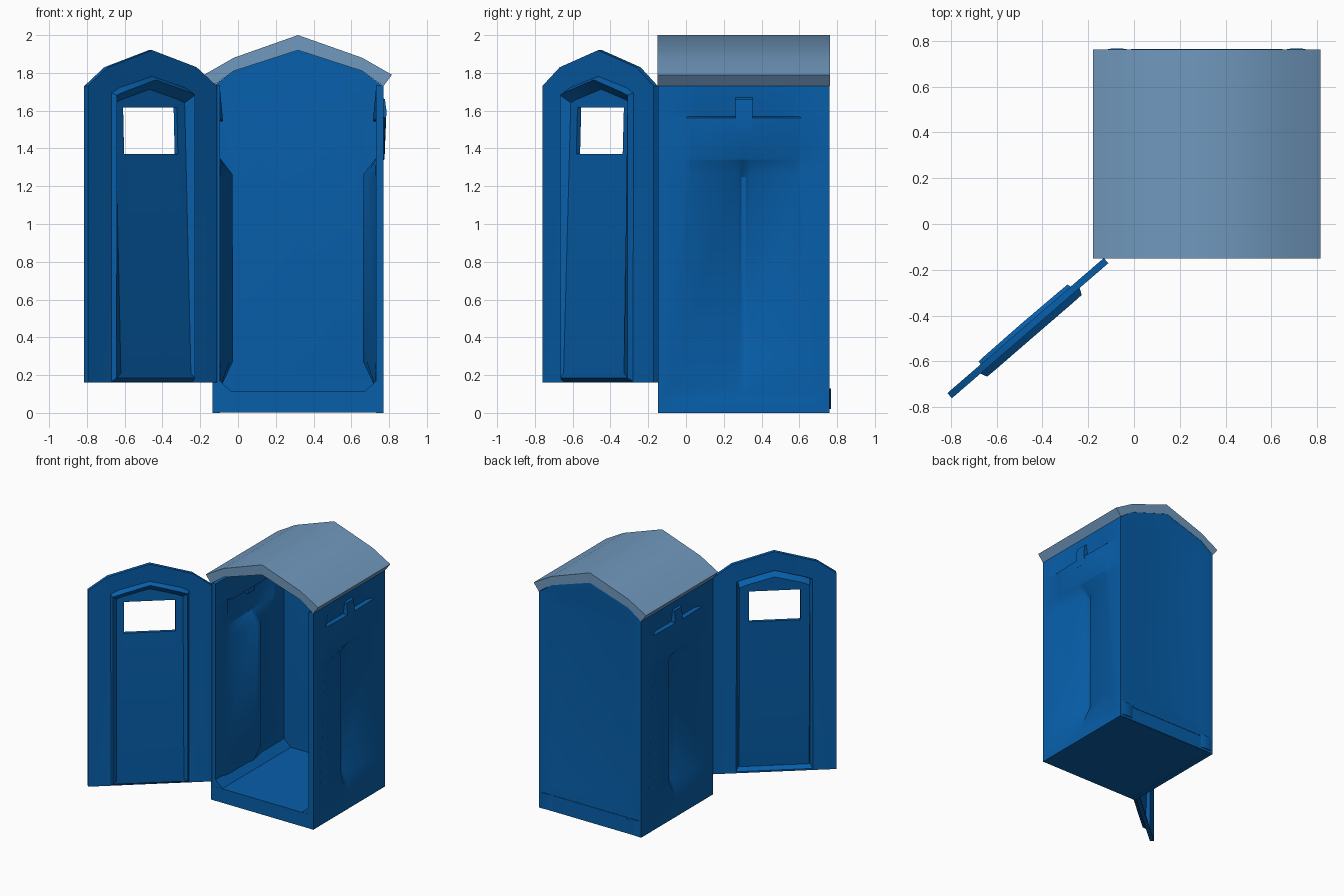
import bpy, bmesh, math

if "Cube" in bpy.data.objects:
    bpy.data.objects.remove(bpy.data.objects["Cube"], do_unlink=True)


def material(name, rgb):
    m = bpy.data.materials.new(name)
    m.use_nodes = True
    m.diffuse_color = (*rgb, 1)
    m.node_tree.nodes["Principled BSDF"].inputs["Base Color"].default_value = (*rgb, 1)
    return m


BLUE = material("deep blue plastic", (0.002, 0.112, 0.40))
GREY = material("grey blue roof", (0.162, 0.315, 0.51))

# Shared booth dimensions
CX, HALF = 0.3175, 0.4525
FRONT, BACK = -0.148, 0.76
MID_Y = (FRONT + BACK) / 2
WALL = 0.04


def make(name, bm, mat, loc=(0, 0, 0), rot=0.0):
    me = bpy.data.meshes.new(name)
    bm.to_mesh(me)
    bm.free()
    me.materials.append(mat)
    ob = bpy.data.objects.new(name, me)
    ob.location = loc
    ob.rotation_euler.z = rot
    bpy.context.collection.objects.link(ob)
    return ob


def finish(ob, angle=38):
    """Apply the modifiers, then smooth while keeping edges sharp."""
    bpy.ops.object.select_all(action='DESELECT')
    ob.select_set(True)
    bpy.context.view_layer.objects.active = ob
    for m in list(ob.modifiers):
        bpy.ops.object.modifier_apply(modifier=m.name)
    bpy.ops.object.shade_smooth_by_angle(angle=math.radians(angle))


def solidify(ob, thickness, offset):
    m = ob.modifiers.new("thickness", 'SOLIDIFY')
    m.thickness, m.offset = thickness, offset


def mirror(ob):
    ob.modifiers.new("mirror", 'MIRROR').use_mirror_merge = False


def prism(name, pts, a, b, mat=BLUE, axis='y', loc=(CX, 0, 0), rot=0.0):
    """Extrude a profile: (x, z) along y, or (y, z) along x."""
    bm = bmesh.new()
    place = (lambda p, t: (p[0], t, p[1])) if axis == 'y' else (lambda p, t: (t, p[0], p[1]))
    r0, r1 = ([bm.verts.new(place(p, t)) for p in pts] for t in (a, b))
    bm.faces.new(r0)
    bm.faces.new(r1[::-1])
    n = len(pts)
    for i in range(n):
        bm.faces.new((r0[i], r1[i], r1[(i + 1) % n], r0[(i + 1) % n]))
    bmesh.ops.recalc_face_normals(bm, faces=bm.faces)
    return make(name, bm, mat, loc, rot)


def pressed_sheet(name, rings, x0, loc, rot, thickness):
    """Sheet made of nested outlines, each pushed to its own depth."""
    bm = bmesh.new()
    loops = [[bm.verts.new((x0 + x, depth(z), z)) for x, z in pts] for pts, depth in rings]
    for a, b in zip(loops, loops[1:]):
        for i in range(len(a)):
            k = (i + 1) % len(a)
            bm.faces.new((a[i], a[k], b[k], b[i]))
    bm.faces.new(loops[-1])
    ob = make(name, bm, BLUE, loc, rot)
    solidify(ob, thickness, 0)
    return ob


def rect(a0, a1, z0, z1):
    return [(a0, z0), (a1, z0), (a1, z1), (a0, z1)]


def gable(half, base, shoulder, knee_x, knee_z, peak):
    """Outline with a straight foot and a five point arched top."""
    return [(-half, base), (half, base), (half, shoulder), (knee_x, knee_z),
            (0, peak), (-knee_x, knee_z), (-half, shoulder)]


# Roof: arched shell overhanging the side walls
under = [(-HALF, 1.73), (-0.34, 1.81), (0, 1.92), (0.34, 1.81), (HALF, 1.73)]
over = [(0.4975, 1.79), (0.34, 1.88), (0, 2.0), (-0.34, 1.88), (-0.4975, 1.79)]
finish(prism("roof", under + over, FRONT - 0.002, BACK + 0.002, GREY), 42)

# Back wall: arched sheet with a shallow recessed panel
back = pressed_sheet("back_wall", [
    (gable(HALF - 0.003, 0.002, 1.73, 0.34, 1.81, 1.92), lambda z: 0),
    (gable(HALF - 0.03, 0.12, 1.71, 0.32, 1.785, 1.89), lambda z: 0),
    (gable(HALF - 0.12, 0.25, 1.65, 0.26, 1.70, 1.80), lambda z: -0.012),
], 0, (CX, BACK - WALL / 2, 0), 0, WALL)
finish(back)

# Side walls: moulded sheets, V-shaped hollow with a central groove below a vent hood.
# Each row: height, half width, edge inset, edge depth, V depth, groove depth
rows = [
    (0.0, 0.39, 0.015, 0, 0, 0), (0.07, 0.39, 0.015, 0, 0, 0),
    (0.09, 0.39, 0.015, 0.006, 0.006, 0.006), (0.13, 0.39, 0.015, 0, 0, 0),
    (0.28, 0.37, 0.015, 0.006, 0.052, 0.07), (1.25, 0.30, 0.015, 0.006, 0.052, 0.07),
    (1.335, 0.297, 0.015, 0, 0, 0), (1.345, 0.297, 0.015, -0.004, -0.006, -0.006),
    (1.562, 0.303, 0.015, -0.006, -0.014, -0.014), (1.568, 0.297, 0.05, 0.022, 0.022, 0.022),
    (1.71, 0.297, 0.05, 0, 0, 0), (1.735, 0.297, 0.05, 0, 0, 0),
]
bm = bmesh.new()
grid = []
for z, w, inset, edge, vee, groove in rows:
    half = [(MID_Y - FRONT, 0), (w, 0), (w - inset, edge), (0.035, vee), (0.012, groove)]
    line = [(-y, d) for y, d in half] + half[::-1]
    grid.append([bm.verts.new((HALF - d, MID_Y + y, z)) for y, d in line])
for lo, hi in zip(grid, grid[1:]):
    for j in range(len(lo) - 1):
        bm.faces.new((lo[j], lo[j + 1], hi[j + 1], hi[j]))
walls = make("side_walls", bm, BLUE, (CX, 0, 0))
solidify(walls, WALL, -1)
mirror(walls)
finish(walls)

# Tab dividing each vent slot
tab = prism("vent_tabs", [(HALF - 0.04, 1.5), (HALF + 0.012, 1.5), (HALF + 0.016, 1.6),
                          (HALF + 0.008, 1.66), (HALF - 0.04, 1.69)],
            MID_Y - 0.045, MID_Y + 0.045)
mirror(tab)
finish(tab)

# Base and floor, with sloped skirting along the sides
finish(prism("floor_base", rect(-HALF + 0.015, HALF - 0.015, 0.001, 0.113),
             FRONT - 0.001, BACK - 0.006))
skirt = prism("side_skirting", [(HALF - 0.03, 0.1), (HALF - 0.035, 0.175),
                                (HALF - 0.045, 0.165), (HALF - 0.10, 0.112)],
              FRONT, BACK - 0.02)
mirror(skirt)
finish(skirt)

# Low bulges at the back corners, with a thin lip between them
feet = prism("back_bulges", [(0.31, BACK - 0.01), (0.34, BACK + 0.001), (0.375, BACK + 0.007),
                             (0.41, BACK + 0.007), (0.44, BACK + 0.001), (0.44, BACK - 0.01)],
             0.02, 0.13)
for v in feet.data.vertices:
    v.co.y, v.co.z = v.co.z, v.co.y
feet.data.flip_normals()
mirror(feet)
finish(feet)
finish(prism("back_lip", rect(BACK - 0.01, BACK + 0.003, 0.115, 0.13), -0.33, 0.33, axis='x'))

# Open door: arched sheet with a raised rim and a panel that leans inwards to the top
HINGE, SWING, DOOR_HALF = (-0.122, -0.16, 0), math.radians(180 + 40.8), 0.451
door = pressed_sheet("door", [
    (gable(DOOR_HALF, 0.16, 1.73, 0.31, 1.83, 1.92), lambda z: 0),
    (gable(0.282, 0.17, 1.69, 0.225, 1.715, 1.775), lambda z: 0),
    (gable(0.268, 0.19, 1.68, 0.215, 1.70, 1.76), lambda z: 0.03),
    (gable(0.25, 0.21, 1.645, 0.20, 1.665, 1.72), lambda z: 0.03 - 0.05 * (z - 0.21) / 1.5),
], DOOR_HALF, HINGE, SWING, 0.03)

# Window opening cut through the door
cutter = prism("window_cutter", rect(DOOR_HALF - 0.188, DOOR_HALF + 0.188, 1.37, 1.617),
               -0.2, 0.2, loc=HINGE, rot=SWING)
cutter.hide_render = True
cut = door.modifiers.new("window", 'BOOLEAN')
cut.operation, cut.solver, cut.object = 'DIFFERENCE', 'EXACT', cutter
finish(door)
bpy.data.objects.remove(cutter, do_unlink=True)
